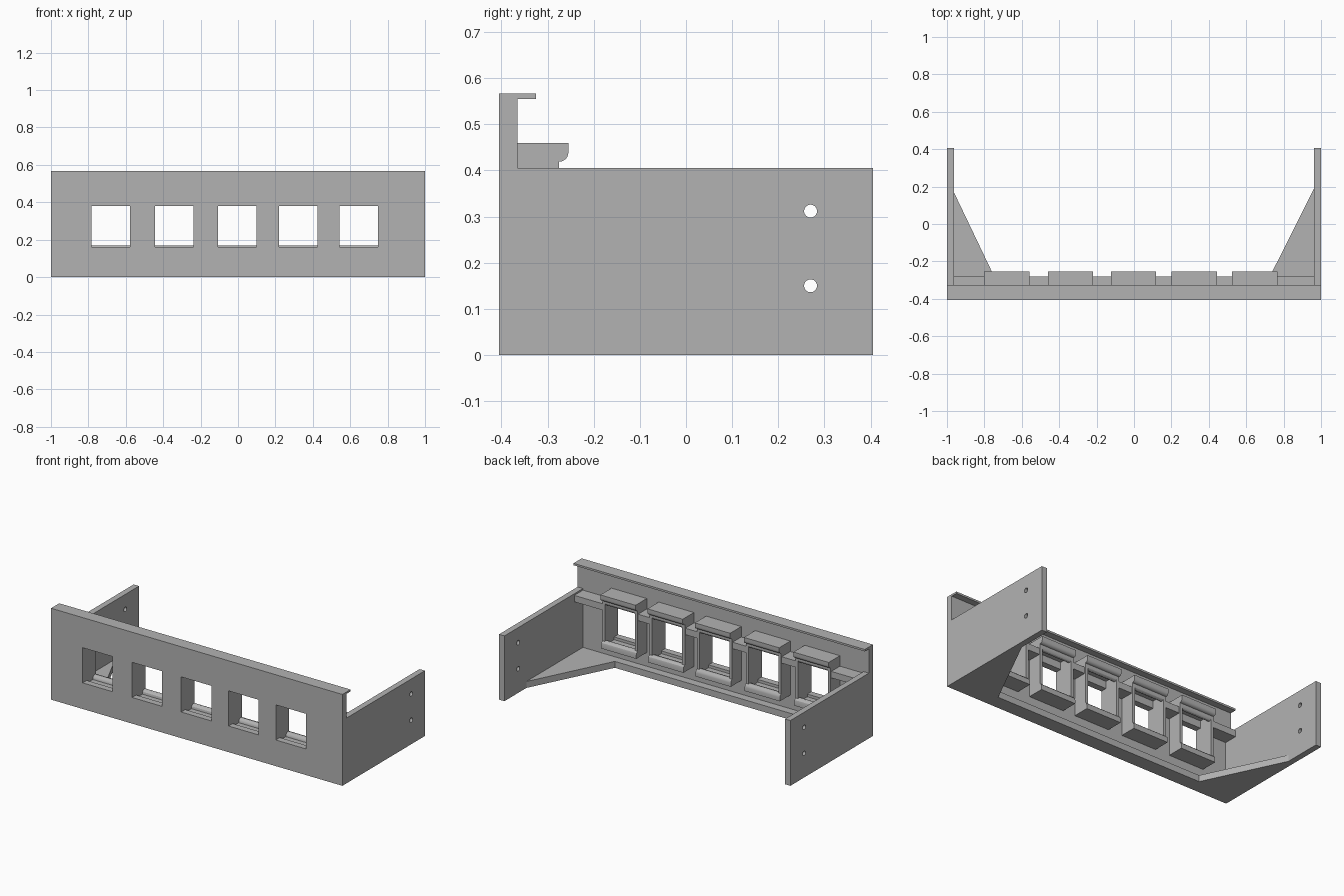
import bpy, bmesh, math
from mathutils import Matrix, Vector

if "Cube" in bpy.data.objects:
    bpy.data.objects.remove(bpy.data.objects["Cube"], do_unlink=True)

grey = bpy.data.materials.new("plain grey")
grey.use_nodes = True
grey.diffuse_color = (0.45, 0.45, 0.45, 1)
grey.node_tree.nodes["Principled BSDF"].inputs["Base Color"].default_value = (0.45, 0.45, 0.45, 1)


def finish(name, bm):
    bmesh.ops.recalc_face_normals(bm, faces=bm.faces)
    mesh = bpy.data.meshes.new(name)
    bm.to_mesh(mesh)
    bm.free()
    mesh.materials.append(grey)
    obj = bpy.data.objects.new(name, mesh)
    bpy.context.collection.objects.link(obj)
    return obj


def add_box(bm, lo, hi):
    lo, hi = Vector(lo), Vector(hi)
    size = Matrix.Diagonal((hi - lo).to_4d())
    bmesh.ops.create_cube(bm, size=1, matrix=Matrix.Translation((lo + hi) / 2) @ size)


def add_prism(bm, points, shift):
    face = bm.faces.new([bm.verts.new(p) for p in points])
    new = bmesh.ops.extrude_face_region(bm, geom=[face])["geom"]
    bmesh.ops.translate(bm, vec=shift, verts=[v for v in new if isinstance(v, bmesh.types.BMVert)])


def cut(obj, bm):
    cutter = finish("cutter", bm)
    cutter.hide_render = True
    mod = obj.modifiers.new("cut", "BOOLEAN")
    mod.operation = "DIFFERENCE"
    mod.solver = "EXACT"
    mod.object = cutter
    bpy.context.view_layer.objects.active = obj
    bpy.ops.object.modifier_apply(modifier=mod.name)
    bpy.data.objects.remove(cutter, do_unlink=True)


def arc(cy, cz, r, start, end, steps=6):
    angles = [math.radians(start + (end - start) * i / steps) for i in range(steps + 1)]
    return [(cy + r * math.cos(a), cz + r * math.sin(a)) for a in angles]


FRONT, BACK, PANEL = -0.405, 0.405, -0.365
INNER = 0.963
centres = [-0.68, -0.34, -0.003, 0.322, 0.646]
HALF, OPEN = 0.121, 0.103

# Front panel with its folded top lip and five windows
bm = bmesh.new()
profile = [(FRONT, 0), (PANEL, 0), (PANEL, 0.555), (-0.325, 0.555), (-0.325, 0.567), (FRONT, 0.567)]
add_prism(bm, [(-1, y, z) for y, z in profile], (2, 0, 0))
front_panel = finish("front_panel", bm)
bm = bmesh.new()
for c in centres:
    add_box(bm, (c - OPEN, -0.5, 0.162), (c + OPEN, -0.3, 0.38))
cut(front_panel, bm)

# Side panels, each with two screw holes
for name, s in (("left_side_panel", 1), ("right_side_panel", -1)):
    bm = bmesh.new()
    x0, x1 = sorted((s * INNER, s))
    add_box(bm, (x0, FRONT, 0), (x1, BACK, 0.405))
    panel = finish(name, bm)
    bm = bmesh.new()
    for z in (0.15, 0.312):
        place = Matrix.Translation((s, 0.27, z)) @ Matrix.Rotation(math.pi / 2, 4, "Y")
        bmesh.ops.create_cone(bm, cap_ends=True, segments=24, radius1=0.014, radius2=0.014,
                              depth=0.2, matrix=place)
    cut(panel, bm)

# Floor strip widening into a corner brace at each end
bm = bmesh.new()
outline = [(-INNER, PANEL), (INNER, PANEL), (INNER, 0.19), (0.709, -0.315),
           (-0.731, -0.315), (-INNER, 0.17)]
add_prism(bm, [(x, y, 0) for x, y in outline], (0, 0, 0.04))
finish("floor_brace", bm)

# Stiffening rail between and beside the socket frames
bm = bmesh.new()
edges = [-INNER] + [c + s * HALF for c in centres for s in (-1, 1)] + [INNER]
for a, b in zip(edges[::2], edges[1::2]):
    add_box(bm, (a, PANEL, 0.355), (b, -0.28, 0.395))
finish("stiffening_rail", bm)

# Socket frames: two cheeks, a hooked cap and a rounded sill
cap = [(PANEL, 0.46), (-0.255, 0.46)] + arc(-0.275, 0.439, 0.02, 0, -90)
cap += [(-0.275, 0.405)] + arc(-0.29, 0.405, 0.015, 0, -180)
cap += [(-0.305, 0.425), (PANEL, 0.425)]
sill = [(PANEL, 0.125), (-0.262, 0.125)] + arc(-0.284, 0.148, 0.022, 0, 180)
sill += [(-0.306, 0.145), (PANEL, 0.145)]
for i, c in enumerate(centres):
    bm = bmesh.new()
    for lo, hi in ((-HALF, -OPEN), (OPEN, HALF)):
        add_box(bm, (c + lo, PANEL, 0.125), (c + hi, -0.275, 0.46))
    for shape in (cap, sill):
        add_prism(bm, [(c - HALF, y, z) for y, z in shape], (2 * HALF, 0, 0))
    frame = finish("socket_frame_%d" % (i + 1), bm)
    bpy.ops.object.select_all(action="DESELECT")
    frame.select_set(True)
    bpy.context.view_layer.objects.active = frame
    bpy.ops.object.shade_smooth_by_angle(angle=math.radians(30))
